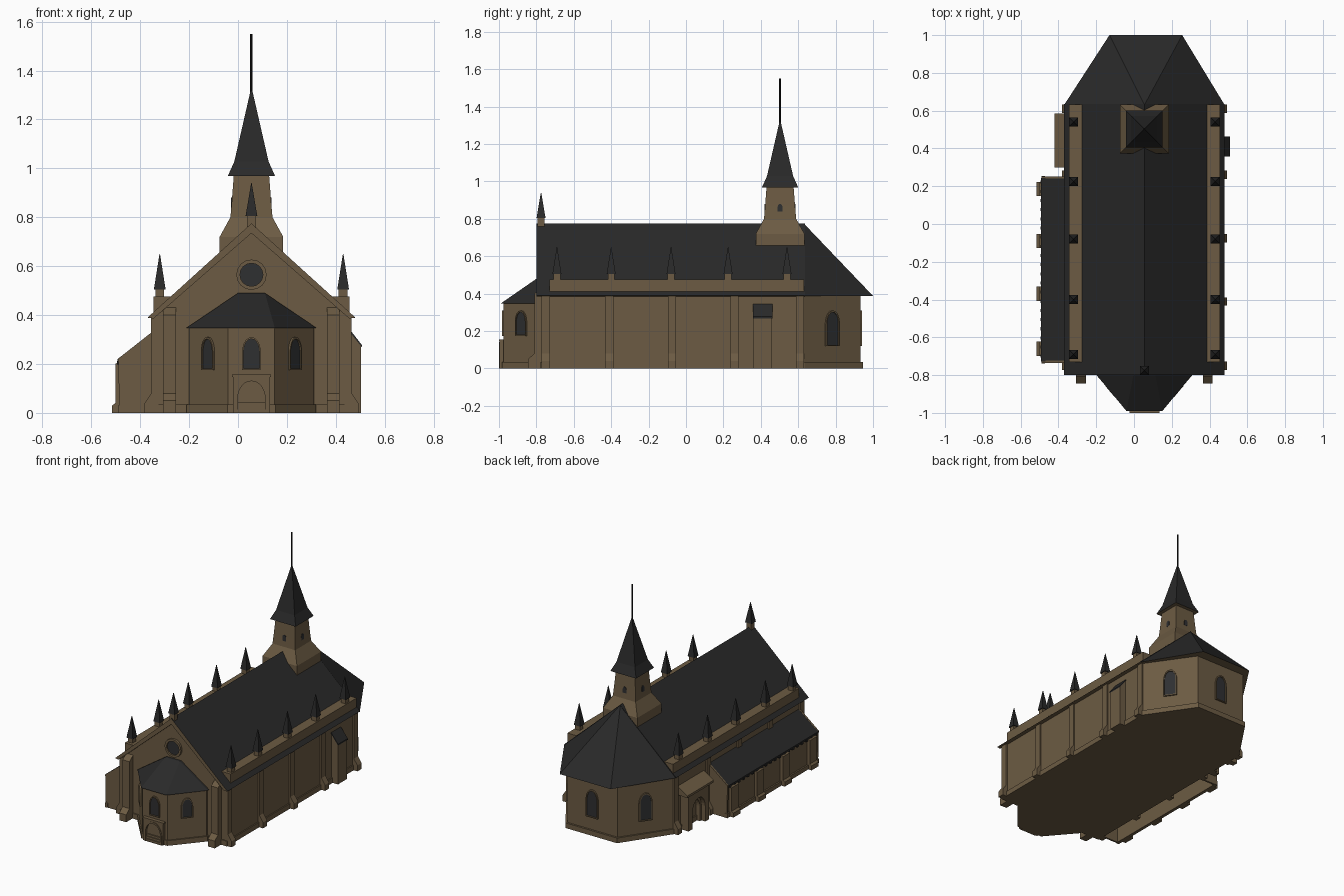
import bpy, bmesh, math
from mathutils import Vector

if "Cube" in bpy.data.objects:
    bpy.data.objects.remove(bpy.data.objects["Cube"])

CX = 0.055  # nave centre line


def material(name, rgb):
    m = bpy.data.materials.new(name)
    m.diffuse_color = (*rgb, 1)
    m.use_nodes = True
    m.node_tree.nodes["Principled BSDF"].inputs["Base Color"].default_value = m.diffuse_color
    return m


STONE = material("brown_stone", (0.15, 0.105, 0.056))
SLATE = material("dark_slate", (0.022, 0.022, 0.022))
GLASS = material("window_glass", (0.028, 0.029, 0.031))
IRON = material("black_iron", (0.008, 0.008, 0.008))


def finish(name, bm, *mats):
    bmesh.ops.recalc_face_normals(bm, faces=bm.faces)
    me = bpy.data.meshes.new(name)
    bm.to_mesh(me)
    bm.free()
    for m in mats:
        me.materials.append(m)
    ob = bpy.data.objects.new(name, me)
    bpy.context.collection.objects.link(ob)
    return ob


def stone_soffit(ob):
    """Roof undersides are stone coloured."""
    ob.data.materials.append(STONE)
    for f in ob.data.polygons:
        if f.normal.z < -0.1:
            f.material_index = 1


def hull(name, pts, mat):
    bm = bmesh.new()
    for p in pts:
        bm.verts.new(p)
    bmesh.ops.convex_hull(bm, input=bm.verts)
    bmesh.ops.dissolve_limit(bm, angle_limit=0.01, verts=bm.verts, edges=bm.edges)
    return finish(name, bm, mat)


def box(name, x0, x1, y0, y1, z0, z1, mat):
    return hull(name, [(x, y, z) for x in (x0, x1) for y in (y0, y1) for z in (z0, z1)], mat)


def bridge(bm, a, b):
    for i in range(len(a)):
        j = (i + 1) % len(a)
        bm.faces.new((a[i], a[j], b[j], b[i]))


def prism(name, pts, d0, d1, place, *mats):
    """Extrude a 2D profile between two depths; place maps (u, v, d) to space."""
    bm = bmesh.new()
    a, b = ([bm.verts.new(place(u, v, d)) for u, v in pts] for d in (d0, d1))
    bm.faces.new(a)
    bm.faces.new(b)
    bridge(bm, a, b)
    return finish(name, bm, *mats)


def ring(name, outer, inner, d0, d1, place, mat):
    bm = bmesh.new()
    loops = [[bm.verts.new(place(u, v, d)) for u, v in pts]
             for pts, d in ((outer, d0), (outer, d1), (inner, d1), (inner, d0))]
    for i in range(4):
        bridge(bm, loops[i], loops[(i + 1) % 4])
    return finish(name, bm, mat)


def tiers(name, cx, cy, levels, mat):
    """Stack of square sections (half width, z)."""
    bm = bmesh.new()
    rows = [[bm.verts.new((cx + sx * h, cy + sy * h, z))
             for sx, sy in ((-1, -1), (1, -1), (1, 1), (-1, 1))] for h, z in levels]
    bm.faces.new(rows[0])
    bm.faces.new(rows[-1])
    for a, b in zip(rows, rows[1:]):
        bridge(bm, a, b)
    return finish(name, bm, mat)


def along_y(u, v, d):
    return (u, d, v)


def on_wall(p1, p2, z0):
    """Local frame at the middle of a wall running p1 to p2, outside on its right."""
    p1, p2 = Vector((*p1, 0)), Vector((*p2, 0))
    t = (p2 - p1).normalized()
    n = Vector((t.y, -t.x, 0))
    o = (p1 + p2) / 2 + Vector((0, 0, z0))
    return lambda u, v, d: o + t * u + n * d + Vector((0, 0, v))


def arch(w, h, z0=0.0, steps=5, rise=1.55):
    """Pointed arch outline, half width w."""
    s = h - w * rise
    right = [(w * math.cos(t) ** 0.9, s + w * rise * math.sin(t) ** 1.15)
             for t in [i * math.pi / 2 / steps for i in range(steps)]]
    return [(w, z0)] + right + [(0, h)] + [(-u, v) for u, v in right[::-1]] + [(-w, z0)]


def window(name, p1, p2, z0, w, h):
    place = on_wall(p1, p2, z0)
    ring(name + "_frame", arch(w, h), arch(w * 0.84, h - w * 0.2, w * 0.15), -0.005, 0.01, place, STONE)
    prism(name + "_glass", arch(w * 0.88, h - w * 0.15, w * 0.1), -0.004, 0.003, place, GLASS)


def mirror_x(pts, s):
    return [(CX + s * x, z) for x, z in pts]


# Nave body and gable roof (roof ends are stone coloured)
prism("nave_walls", mirror_x([(-.4, 0), (.4, 0), (.4, .395), (0, .745), (-.4, .395)], 1), -.77, .63, along_y, STONE)
roof = prism("nave_roof", mirror_x([(-.425, .39), (0, .775), (.425, .39), (.4, .386), (0, .735), (-.4, .386)], 1),
             -.80, .635, along_y, SLATE)
stone_soffit(roof)
for f in roof.data.polygons:
    if f.normal.y < -0.9:
        f.material_index = 1

# Rear apse
apse = [(.455, .63), (.245, .932), (-.135, .932), (-.345, .63)]
hull("apse_walls", [(x, y, z) for x, y in apse for z in (0, .392)], STONE)
stone_soffit(hull("apse_roof", [(.48, .63, .388), (.255, 1, .388), (-.13, 1, .388), (-.37, .63, .388),
                                (CX, .63, .775)], SLATE))
hull("plinth", [(x, y, z) for x, y in [(.463, -.778), (.463, .633), (.25, .945), (-.14, .945), (-.353, .633), (-.353, -.778)]
                for z in (0, .035)], STONE)
for a, b in zip(apse, apse[1:]):
    window("apse_window", a, b, .12, .045, .19)

# Front porch chapel with three windows
chapel = [(-.2, -.785), (-.04, -.975), (.15, -.975), (.31, -.785)]
hull("chapel_walls", [(x, y, z) for x, y in chapel + [(-.2, -.76), (.31, -.76)] for z in (0, .35)], STONE)
hull("chapel_plinth", [(x, y, z) for x, y in [(-.21, -.76), (-.21, -.787), (-.043, -.983), (.153, -.983), (.32, -.787), (.32, -.76)]
                       for z in (0, .035)], STONE)
stone_soffit(hull("chapel_roof", [(x, y, .348) for x, y in
                                  [(-.21, -.77), (-.21, -.785), (-.04, -.99), (.15, -.99), (.32, -.785), (.32, -.77)]]
                  + [(x, y, .49) for x in (0, .11) for y in (-.785, -.765)], SLATE))
for a, b in zip(chapel, chapel[1:]):
    window("chapel_window", a, b, .175, .038, .135)

# Front portal with arched opening and steps
front = on_wall((CX - .1, -.965), (CX + .1, -.965), 0)
hole = arch(.06, .135, 0, 6, 1.2)
prism("front_portal", [(.075, 0)] + hole + [(-.075, 0), (-.075, .15), (.075, .15)], 0, .031, front, STONE)
box("portal_cornice", CX - .08, CX + .08, -1, -.96, .146, .156, STONE)
ring("portal_arch", arch(.066, .142, 0, 6, 1.2), arch(.056, .13, 0, 6, 1.2), .025, .035, front, STONE)
for i in range(3):
    box("portal_step", CX - .058, CX + .058, -.995 + i * .006, -.95, 0, .014 * (i + 1), STONE)

# Round gable window
face = on_wall((CX - .1, -.77), (CX + .1, -.77), .565)


def circle(r):
    return [(r * math.cos(i * math.pi / 8), r * math.sin(i * math.pi / 8)) for i in range(16)]


ring("round_window_frame", circle(.062), circle(.047), -.005, .014, face, STONE)
prism("round_window_glass", circle(.05), -.005, .005, face, GLASS)


# Pinnacles
def pinnacle(x, y, z, h):
    box("pinnacle_base", x - .018, x + .018, y - .018, y + .018, z - .03, z + .032, STONE)
    tiers("pinnacle_spire", x, y, [(.024, z + .03), (.001, z + h)], SLATE)


pinnacle(CX, -.775, .775, .165)

# Parapets, pinnacles and buttresses on both sides
for s in (-1, 1):
    prism("parapet", mirror_x([(.33, .38), (.4, .38), (.4, .475), (.33, .475)], s), -.73, .632, along_y, STONE)
    for y in (-.69, -.40, -.08, .225, .54):
        pinnacle(CX + s * .375, y, .475, .175)
    for y in (-.75, -.41, -.075, .26, .61):
        prism("side_buttress", mirror_x([(.38, 0), (.437, 0), (.437, .04), (.41, .08), (.41, .392), (.38, .392)], s),
              y - .022, y + .022, along_y, STONE)
    bx = CX + s * .335
    prism("front_buttress", [(-.76, 0), (-.845, 0), (-.845, .05), (-.81, .08), (-.81, .4), (-.77, .43), (-.76, .43)],
          bx - .026, bx + .026, lambda u, v, d: (d, u, v), STONE)

# Left aisle: thin outer wall, end walls and lean-to roof, open underneath
box("aisle_wall", -.48, -.468, -.725, .245, 0, .212, STONE)
prism("aisle_roof", [(-.34, .325), (-.493, .208), (-.493, .22), (-.34, .338)], -.727, .243, along_y, SLATE)
for y in (-.735, .24):
    prism("aisle_end_wall", [(-.34, 0), (-.485, 0), (-.49, .222), (-.34, .34)], y, y + .012, along_y, STONE)
box("aisle_plinth", -.49, -.47, -.738, .254, 0, .03, STONE)
for i in range(20):
    y = -.70 + i * .0485
    box("rafter_end", -.494, -.478, y - .008, y + .008, .198, .212, SLATE)
for y in (-.66, -.37, -.09, .185):
    prism("aisle_buttress", [(-.47, 0), (-.515, 0), (-.515, .03), (-.502, .04), (-.502, .2), (-.48, .212)],
          y - .038, y + .038, along_y, STONE)

# Left porch with arched doorway
side = on_wall((-.345, .55), (-.345, .33), 0)
prism("left_porch", [(.11, 0)] + arch(.07, .19, 0, 6, 1.2) + [(-.11, 0), (-.11, .25), (.11, .25)], 0, .06, side, STONE)
prism("left_porch_roof", [(-.34, .25), (-.42, .245), (-.42, .26), (-.34, .31)], .3, .585, along_y, STONE)
prism("left_porch_arch", [(.08, 0)] + arch(.055, .17, 0, 6, 1.2) + [(-.08, 0), (-.08, .2), (.08, .2)], 0, .03, side, STONE)

# Right side door with sloping canopy
prism("side_door_porch", [(.44, 0), (.503, 0), (.503, .274), (.44, .355)], .362, .458, along_y, STONE)
prism("side_canopy", [(.44, .352), (.507, .268), (.507, .277), (.44, .363)], .357, .462, along_y, SLATE)

# Tower, spire and mast
TY = .503
tiers("tower", CX, TY, [(.13, .64), (.13, .72), (.086, .8), (.08, .87), (.072, .975)], STONE)
stone_soffit(tiers("tower_spire", CX, TY, [(.097, .968), (.07, 1.028), (.002, 1.325)], SLATE))
for i in range(4):
    a = i * math.pi / 2
    n, t = Vector((math.cos(a), math.sin(a))), Vector((-math.sin(a), math.cos(a)))
    c = Vector((CX, TY)) + n * .081
    prism("tower_window", arch(.014, .042, 0), -.006, .002, on_wall(c - t * .1, c + t * .1, .838), GLASS)
mast = [(.005 * math.cos(i * math.pi / 4), .005 * math.sin(i * math.pi / 4)) for i in range(8)]
prism("mast", mast, 1.29, 1.55, lambda u, v, d: (CX + u, TY + v, d), IRON)
